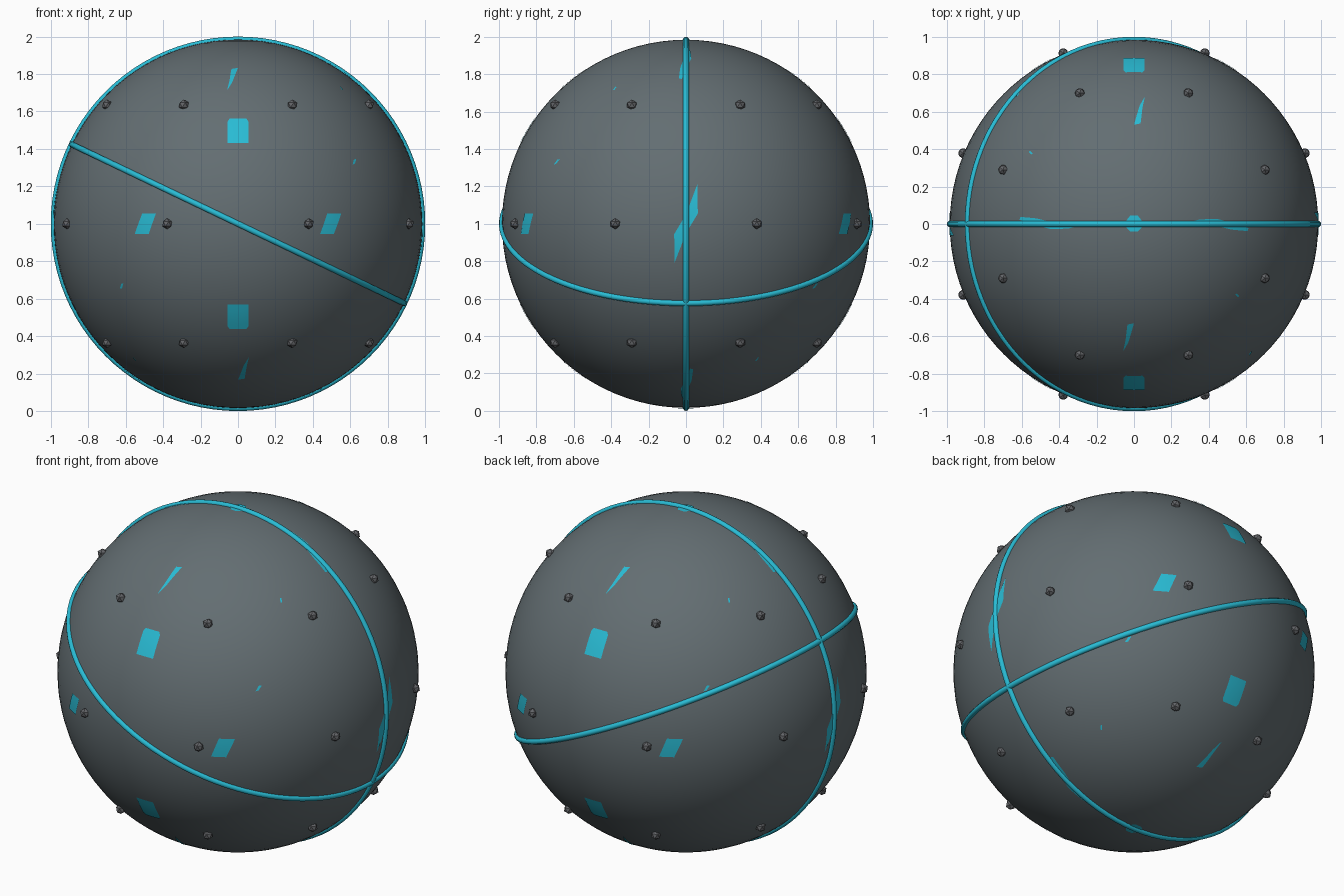
import bpy, bmesh, math
from mathutils import Vector, Matrix

if "Cube" in bpy.data.objects:
    bpy.data.objects.remove(bpy.data.objects["Cube"])

C = Vector((0, 0, 1))
R = 0.984


def material(name, rgb):
    m = bpy.data.materials.new(name)
    m.diffuse_color = (*rgb, 1)
    m.use_nodes = True
    m.node_tree.nodes["Principled BSDF"].inputs["Base Color"].default_value = m.diffuse_color
    return m


hull_grey = material("hull grey", (0.125, 0.155, 0.168))
bolt_grey = material("bolt grey", (0.125, 0.13, 0.14))
cyan = material("cyan", (0.022, 0.50, 0.66))


def finish(obj, name, mat, smooth=True):
    obj.name = name
    obj.data.materials.append(mat)
    if smooth:
        for p in obj.data.polygons:
            p.use_smooth = True


# Main ball
bpy.ops.mesh.primitive_uv_sphere_add(segments=96, ring_count=48, radius=R, location=C)
finish(bpy.context.object, "hull", hull_grey)

# Two glowing bands: one upright, one tilted about the y axis
for name, rot in (("upright_band", (math.pi / 2, 0, 0)),
                  ("tilted_band", (0, math.atan2(0.43, 0.9), 0))):
    bpy.ops.mesh.primitive_torus_add(major_segments=96, minor_segments=10,
                                     major_radius=0.984, minor_radius=0.016,
                                     location=C, rotation=rot)
    finish(bpy.context.object, name, cyan)

# Rivets: three rows of eight
bm = bmesh.new()
for lat in (-40, 0, 40):
    for k in range(8):
        a, b = math.radians(22.5 + 45 * k), math.radians(lat)
        d = Vector((math.cos(a) * math.cos(b), math.sin(a) * math.cos(b), math.sin(b)))
        bmesh.ops.create_icosphere(bm, subdivisions=1, radius=0.029,
                                   matrix=Matrix.Translation(C + d * 0.988))
me = bpy.data.meshes.new("rivets")
bm.to_mesh(me)
bm.free()
rivets = bpy.data.objects.new("rivets", me)
bpy.context.collection.objects.link(rivets)
finish(rivets, "rivets", bolt_grey, smooth=False)

# Light patches: outlines in a flat plane (z measured from the centre), lifted to the ball
TURNS = [(1, 1, 1), (-1, -1, 1), (-1, 1, -1), (1, -1, -1)]
PATCHES = [
    ("square_light", "front", 4, [(-.055, .43), (.055, .43), (.055, .545), (.045, .56),
                                  (-.045, .56), (-.055, .545)]),
    ("slanted_light", "front", 4, [(-.55, -.055), (-.475, -.055), (-.437, .055), (-.51, .055)]),
    ("wedge_light", "front", 4, [(0, .83), (-.035, .825), (-.045, .765), (-.058, .71), (-.03, .755)]),
    ("slit_light", "front", 4, [(.61, .315), (.622, .32), (.63, .345), (.617, .343)]),
    ("side_light", "right", 2, [(.06, .21), (0, .05), (-.063, -.055), (-.06, -.205),
                                (0, -.05), (.063, .055)]),
    ("pole_light", "top", 3, [(.04, -.02), (.04, .02), (.02, .045), (-.02, .045),
                              (-.04, .02), (-.04, -.02), (-.02, -.04), (.02, -.04)]),
    ("shoulder_light", "top", 4, [(.3, .012), (.35, .024), (.44, .028), (.5, .012),
                                  (.61, -.022), (.605, -.038), (.52, -.03), (.44, -.01)]),
    ("speck_light", "top", 4, [(.54, -.375), (.555, -.39), (.56, -.383), (.548, -.37)]),
]


def lift(view, u, v):
    w = math.sqrt(R * R - u * u - v * v)
    return Vector({"front": (u, -w, v), "right": (w, u, v), "top": (u, v, w)}[view])


for name, view, count, outline in PATCHES:
    turns = {2: TURNS[:2], 3: [TURNS[0], TURNS[3]], 4: TURNS}[count]
    bm = bmesh.new()
    for t in turns:
        bm.faces.new([bm.verts.new([a * b for a, b in zip(lift(view, u, v), t)])
                      for u, v in outline])
    # Follow the curve of the ball
    bmesh.ops.triangulate(bm, faces=bm.faces[:])
    bmesh.ops.subdivide_edges(bm, edges=bm.edges[:], cuts=3, use_grid_fill=True)
    for v in bm.verts:
        v.co = v.co.normalized() * (R + 0.003)
    bm.normal_update()
    for f in bm.faces:
        if f.normal.dot(f.calc_center_median()) < 0:
            f.normal_flip()
    bmesh.ops.translate(bm, verts=bm.verts[:], vec=C)
    me = bpy.data.meshes.new(name)
    bm.to_mesh(me)
    bm.free()
    obj = bpy.data.objects.new(name, me)
    bpy.context.collection.objects.link(obj)
    finish(obj, name, cyan)
